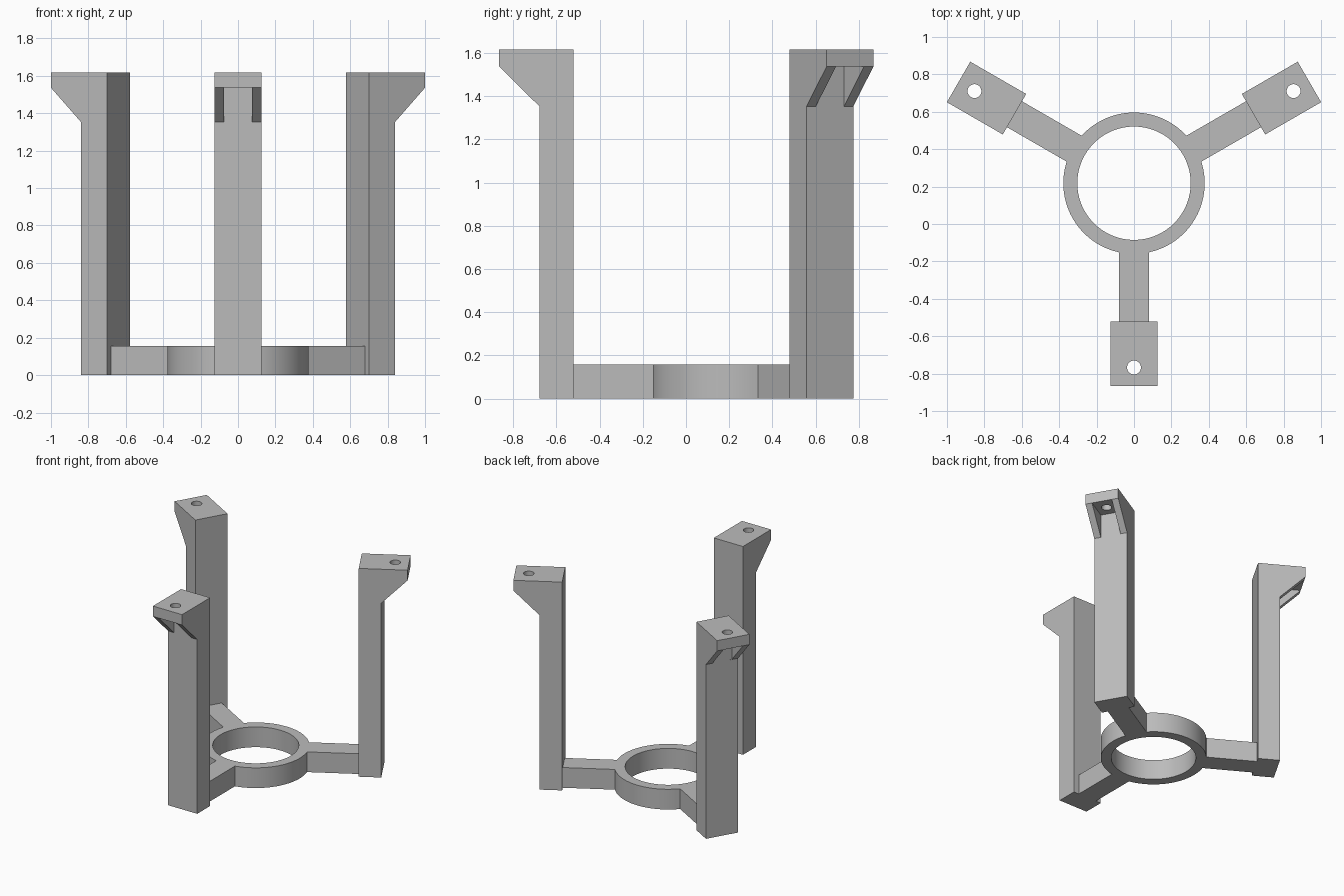
import bpy, bmesh
from math import sin, cos, asin, pi, radians
from mathutils import Matrix, Vector

cube = bpy.data.objects.get("Cube")
if cube:
    bpy.data.objects.remove(cube, do_unlink=True)

CENTRE = Vector((0, 0.218, 0))
R_OUT, R_IN = 0.378, 0.303
ARM_HALF, ARM_H = 0.08, 0.157
POST_IN, POST_OUT, LIP = 0.738, 0.897, 1.083
POST_HALF, GUSSET = 0.125, 0.05
TOP, PLATE = 1.617, 0.08
HOLE_R, HOLE_AT = 0.037, 0.985
DIRECTIONS = [radians(d) for d in (30, 150, 270)]

grey = bpy.data.materials.new("plain grey")
grey.use_nodes = True
colour = (0.5, 0.5, 0.5, 1)
grey.diffuse_color = colour
grey.node_tree.nodes["Principled BSDF"].inputs["Base Color"].default_value = colour


def add_object(name, bm):
    bmesh.ops.recalc_face_normals(bm, faces=bm.faces)
    mesh = bpy.data.meshes.new(name)
    bm.to_mesh(mesh)
    bm.free()
    mesh.materials.append(grey)
    obj = bpy.data.objects.new(name, mesh)
    bpy.context.collection.objects.link(obj)
    return obj


def extrude(bm, faces, offset):
    result = bmesh.ops.extrude_face_region(bm, geom=faces)
    verts = [g for g in result["geom"] if isinstance(g, bmesh.types.BMVert)]
    bmesh.ops.translate(bm, verts=verts, vec=offset)


def loop_edges(bm, points):
    verts = [bm.verts.new(p) for p in points]
    return [bm.edges.new((a, b)) for a, b in zip(verts, verts[1:] + verts[:1])]


# Base: ring with three arms, drawn as one outline and extruded
bm = bmesh.new()
spread = asin(ARM_HALF / R_OUT)
outline = []
for d in DIRECTIONS:
    along = Vector((cos(d), sin(d), 0))
    side = Vector((-sin(d), cos(d), 0)) * ARM_HALF
    outline += [along * POST_IN - side, along * POST_IN + side]
    start, sweep, steps = d + spread, 2 * pi / 3 - 2 * spread, 24
    for i in range(steps + 1):
        a = start + sweep * i / steps
        outline.append(Vector((cos(a), sin(a), 0)) * R_OUT)
inner = [Vector((cos(a), sin(a), 0)) * R_IN
         for a in (2 * pi * i / 96 for i in range(96))]
edges = loop_edges(bm, outline) + loop_edges(bm, inner)
bmesh.ops.triangle_fill(bm, edges=edges, use_beauty=True)
extrude(bm, bm.faces[:], (0, 0, ARM_H))
base = add_object("ring_base", bm)
base.location = CENTRE

# Post: side profile with a sloped overhang, extruded across its width
bm = bmesh.new()
profile = [(POST_IN, 0), (POST_OUT, 0), (POST_OUT, 1.353),
           (LIP, TOP - PLATE), (LIP, TOP), (POST_IN, TOP)]
face = bm.faces.new([bm.verts.new((r, -POST_HALF, z)) for r, z in profile])
extrude(bm, [face], (0, 2 * POST_HALF, 0))
post = add_object("post", bm)

# Cutters: pocket between the two gussets, and the screw hole
bm = bmesh.new()
low, high = 1.3, TOP - PLATE
size = (0.3, 2 * (POST_HALF - GUSSET), high - low)
bmesh.ops.create_cube(bm, size=1, matrix=Matrix.Translation(
    (POST_OUT + 0.15, 0, (low + high) / 2)) @ Matrix.Diagonal((*size, 1)))
pocket = add_object("pocket_cutter", bm)
bm = bmesh.new()
bmesh.ops.create_cone(bm, cap_ends=True, segments=32, radius1=HOLE_R,
                      radius2=HOLE_R, depth=0.3,
                      matrix=Matrix.Translation((HOLE_AT, 0, TOP)))
hole = add_object("hole_cutter", bm)
for cutter in (pocket, hole):
    cutter.hide_render = True
    mod = post.modifiers.new(cutter.name, "BOOLEAN")
    mod.operation = "DIFFERENCE"
    mod.solver = "EXACT"
    mod.object = cutter
bpy.context.view_layer.update()
graph = bpy.context.evaluated_depsgraph_get()
post_mesh = bpy.data.meshes.new_from_object(post.evaluated_get(graph))
for helper in (post, pocket, hole):
    bpy.data.objects.remove(helper, do_unlink=True)

# Three posts around the ring
parts = [base]
for name, d in zip(("back_left_post", "back_right_post", "front_post"), DIRECTIONS):
    obj = bpy.data.objects.new(name, post_mesh.copy())
    obj.location = CENTRE
    obj.rotation_euler.z = d
    bpy.context.collection.objects.link(obj)
    parts.append(obj)

# Smooth the round walls, keep the edges sharp
bpy.ops.object.select_all(action="DESELECT")
for obj in parts:
    obj.select_set(True)
bpy.context.view_layer.objects.active = base
bpy.ops.object.shade_smooth_by_angle(angle=radians(30))
